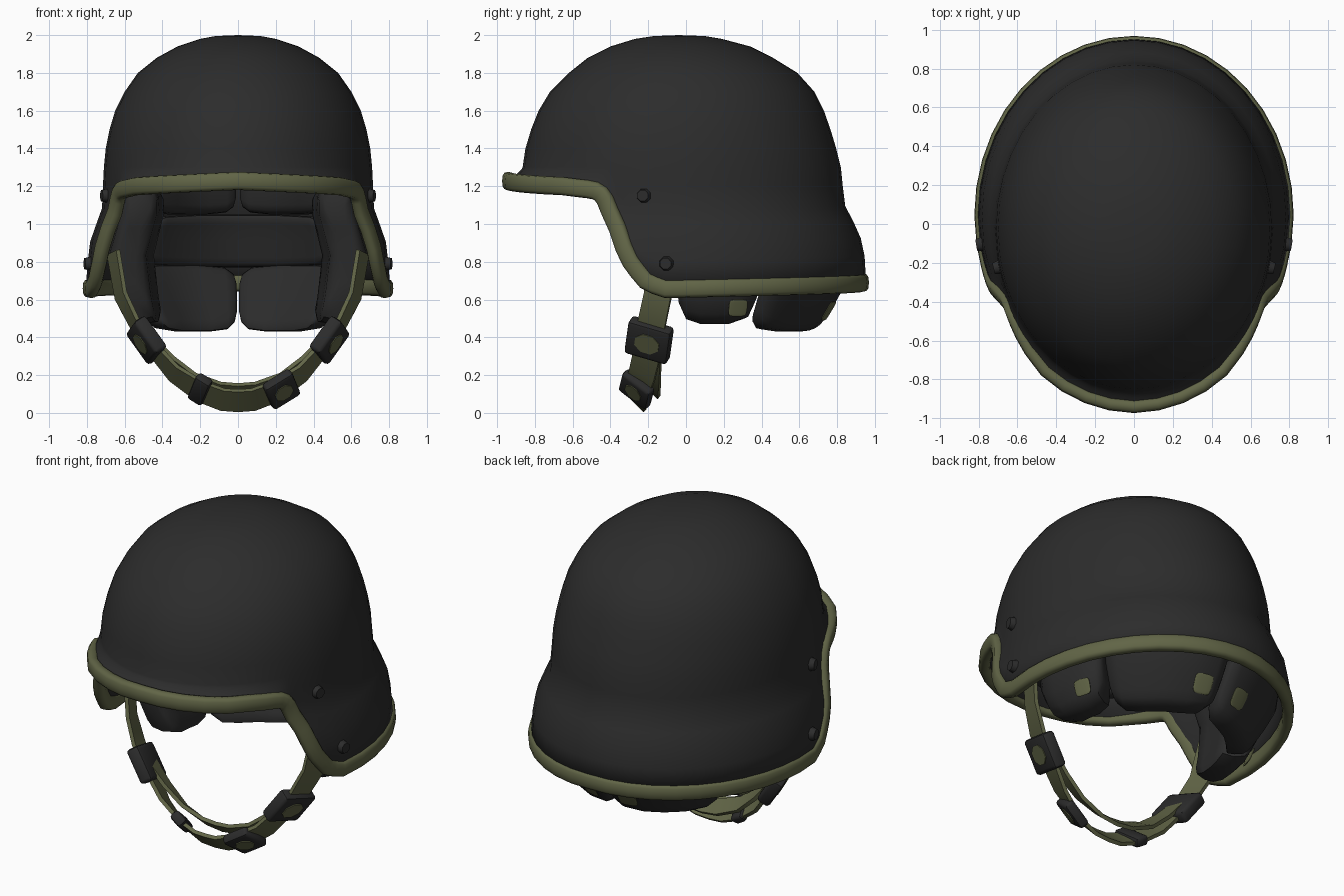
import bpy
import bmesh
from math import sin, cos, radians, pi, copysign
from mathutils import Vector, Matrix

if "Cube" in bpy.data.objects:
    bpy.data.objects.remove(bpy.data.objects["Cube"])


def make_material(name, colour):
    material = bpy.data.materials.new(name)
    material.use_nodes = True
    material.diffuse_color = (*colour, 1)
    shader = material.node_tree.nodes["Principled BSDF"]
    shader.inputs["Base Color"].default_value = (*colour, 1)
    shader.inputs["Roughness"].default_value = 0.8
    return material


BLACK = make_material("charcoal black", (0.025, 0.025, 0.025))
OLIVE = make_material("olive webbing", (0.12, 0.13, 0.062))
parts = []


def finish(name, bm, material):
    bmesh.ops.recalc_face_normals(bm, faces=bm.faces)
    mesh = bpy.data.meshes.new(name)
    bm.to_mesh(mesh)
    bm.free()
    mesh.materials.append(material)
    obj = bpy.data.objects.new(name, mesh)
    bpy.context.scene.collection.objects.link(obj)
    parts.append(obj)
    return obj


def loft(name, rings, material, loop=False, caps=True, apex=None):
    """Skin a row of closed rings; optionally join the ends or close to a point."""
    bm = bmesh.new()
    rows = [[bm.verts.new(p) for p in ring] for ring in rings]
    count = len(rows[0])
    pairs = list(zip(rows, rows[1:])) + ([(rows[-1], rows[0])] if loop else [])
    for a, b in pairs:
        for i in range(count):
            j = (i + 1) % count
            bm.faces.new((a[i], a[j], b[j], b[i]))
    if caps and not loop:
        bm.faces.new(rows[0])
        bm.faces.new(rows[-1])
    if apex:
        tip = bm.verts.new(apex)
        for i in range(count):
            bm.faces.new((rows[-1][i], rows[-1][(i + 1) % count], tip))
    return finish(name, bm, material)


def rounded_box(count, power):
    """Unit outline between a circle and a square."""
    turns = [2 * pi * i / count for i in range(count)]
    return [[copysign(abs(v) ** power, v) for v in (cos(t), sin(t))] for t in turns]


def lookup(table, key):
    """Linear interpolation in rows sorted by their first value."""
    if key <= table[0][0]:
        return table[0][1:]
    for low, high in zip(table, table[1:]):
        if key <= high[0]:
            f = (key - low[0]) / (high[0] - low[0])
            return [p + (q - p) * f for p, q in zip(low[1:], high[1:])]
    return table[-1][1:]


# Dome sections: height, half width, front y, back y
SECTIONS = [
    (.65, .808, -.86, .955), (.8, .795, -.86, .95), (.9, .785, -.86, .935),
    (1, .75, -.865, .895), (1.08, .72, -.87, .845), (1.2, .715, -.87, .83),
    (1.3, .71, -.865, .82), (1.4, .7, -.85, .795), (1.5, .68, -.82, .765),
    (1.6, .65, -.78, .73), (1.7, .6, -.72, .68), (1.8, .53, -.62, .59),
    (1.88, .43, -.52, .46), (1.94, .32, -.4, .34), (1.98, .2, -.27, .19),
    (1.995, .12, -.17, .1)]
# Height of the lower edge by angle from the front
EDGE = [(0, 1.228), (45, 1.2), (53, 1.187), (57.5, 1.18), (61, 1.15), (64, 1.02),
        (65.5, .89), (68.3, .79), (73, .7), (79, .655), (180, .69)]
BRIM = [(0, .09), (35, .08), (57, .035), (75, 0)]
WAIST = 1.3


def radial(angle):
    return Vector((sin(radians(angle)), -cos(radians(angle)), 0))


def surface(angle, z):
    width, front, back = lookup(SECTIONS, z)
    middle, depth = (front + back) / 2, (back - front) / 2
    r = radial(angle)
    return Vector((width * r.x, middle + depth * r.y, z))


def lower_point(angle, s):
    """Point between the waist (s = 0) and the lower edge (s = 1)."""
    edge = lookup(EDGE, abs(angle))[0]
    flare = lookup(BRIM, abs(angle))[0] * s ** 1.5
    return surface(angle, WAIST + (edge - WAIST) * s) + radial(angle) * flare


half = list(range(9, 46, 9)) + [51, 55, 58, 60, 61.5, 63, 64.5, 66, 68, 70.5, 73, 76, 80]
half += list(range(90, 180, 9))
angles = [0] + half + [180] + [-a for a in reversed(half)]

# Helmet shell
steps = [(WAIST - row[0]) / (WAIST - SECTIONS[0][0]) for row in SECTIONS if row[0] <= WAIST]
rings = [[lower_point(a, s) for a in angles] for s in steps]
rings += [[surface(a, row[0]) for a in angles] for row in SECTIONS if row[0] > WAIST]
shell = loft("helmet_shell", rings, BLACK, caps=False, apex=(0, -.04, 2))
if shell.data.polygons[-1].normal.z < 0:
    shell.data.flip_normals()
wall = shell.modifiers.new("wall", "SOLIDIFY")
wall.thickness = 0.04
wall.offset = -1

# Edge trim, a flattened band around the whole lower edge
path = [lower_point(a, 1) - radial(a) * .018 for a in angles]
rings = []
for i, a in enumerate(angles):
    tangent = (path[(i + 1) % len(path)] - path[i - 1]).normalized()
    out = radial(a)
    out = (out - tangent * out.dot(tangent)).normalized()
    up = tangent.cross(out)
    rings.append([path[i] + out * u * .033 + up * v * .048 for u, v in rounded_box(12, .7)])
loft("edge_trim", rings, OLIVE, loop=True)


# Foam pads that follow the inside of the shell
def pad(name, start, end, bottom, top, thick, inset=.055, lean=.6, material=BLACK):
    rings = []
    for u in (-.995, -.95, -.8, -.4, 0, .4, .8, .95, .995):
        angle = (start + end) / 2 + u * (end - start) / 2
        k = (1 - u ** 6) ** .25
        ring = []
        for c, s in rounded_box(16, .45):
            z = (bottom + top) / 2 + (top - bottom) / 2 * k * s
            depth = inset + thick / 2 * (1 + k * c) + lean * max(0, .75 - z)
            ring.append(surface(angle, z) - radial(angle) * depth)
        rings.append(ring)
    return loft(name, rings, material)


for side, word in ((1, "left"), (-1, "right")):
    pad(word + "_side_pad", side * 82, side * 118, .47, 1.2, .21, .1, .35)
    pad(word + "_rear_lower_pad", side * 120, side * 179.5, .43, .785, .15)
    pad(word + "_rear_upper_pad", side * 128, side * 179, 1.05, 1.34, .13)
    pad(word + "_temple_pad", side * 50, side * 82, 1.2, 1.46, .11)
    # Fastening patches on the outer faces of the pads
    pad(word + "_rear_patch", side * 163, side * 173, .49, .59, .009, .051, .6, OLIVE)
    pad(word + "_side_patch", side * 104, side * 112, .51, .6, .009, .096, .35, OLIVE)
pad("rear_middle_pad", 128, 232, .77, 1.05, .14)
pad("forehead_pad", -46, 46, 1.24, 1.5, .1)


# Small hardware
def place(bm, centre, along, across):
    """Move a mesh so its x and y axes follow the two directions."""
    along = along.normalized()
    across = (across - along * across.dot(along)).normalized()
    frame = Matrix((along, across, along.cross(across))).transposed().to_4x4()
    bm.transform(Matrix.Translation(centre) @ frame)


def block(name, centre, along, across, size, bevel):
    """Bevelled box: length along, width across, thickness outward."""
    bm = bmesh.new()
    bmesh.ops.create_cube(bm, size=1, matrix=Matrix.Diagonal((*size, 1)))
    bmesh.ops.bevel(bm, geom=bm.edges[:], offset=bevel, segments=2,
                    profile=.5, affect="EDGES")
    place(bm, centre, along, across)
    return finish(name, bm, BLACK)


def disc(name, centre, along, across, radius, depth, material, taper=1, squash=1):
    """Eight-sided stud or plate facing away from its two directions."""
    bm = bmesh.new()
    bmesh.ops.create_cone(bm, cap_ends=True, segments=8, radius1=radius,
                          radius2=radius * taper, depth=depth,
                          matrix=Matrix.Rotation(pi / 8, 4, "Z"))
    bm.transform(Matrix.Diagonal((squash, 1, 1, 1)))
    place(bm, centre, along, across)
    return finish(name, bm, material)


# Chin straps: flat webbing that twists toward the front at the chin
def broad_direction(x, z):
    turn = radians(45) * min(1, max(0, (.4 - z) / .3))
    yaw = .38 * max(-1, min(1, x / .45))
    return Vector((yaw * cos(turn), cos(turn), -sin(turn)))


def strap(name, points, half_width, half_thick=.011):
    points = [Vector(p) for p in points]
    points += [Vector((-p.x, p.y, p.z)) for p in reversed(points[:-1])]
    rings = []
    for i, p in enumerate(points):
        t = (points[min(i + 1, len(points) - 1)] - points[max(i - 1, 0)]).normalized()
        b = broad_direction(p.x, p.z)
        b = (b - t * b.dot(t)).normalized()
        n = t.cross(b)
        rings.append([p + b * half_width * u + n * half_thick * v
                      for u, v in ((-1, -1), (1, -1), (1, 1), (-1, 1))])
    return loft(name, rings, OLIVE)


strap("chin_strap", [(.66, -.12, .85), (.62, -.15, .62), (.55, -.18, .48), (.45, -.2, .34),
                     (.34, -.23, .21), (.2, -.26, .115), (.08, -.27, .07), (0, -.27, .065)], .075)
strap("chin_cradle", [(.47, -.18, .4), (.36, -.18, .28), (.24, -.18, .18),
                      (.1, -.18, .125), (0, -.18, .115)], .05)

for side, word in ((1, "left"), (-1, "right")):
    # Upper buckles with webbing showing through
    down = Vector((-side * .1, -.02, -.14))
    across = Vector((side * .4, 1, 0))
    out = down.cross(across).normalized()
    out *= 1 if out.x * side > 0 else -1
    centre = Vector((side * .485, -.195, .385))
    block(word + "_buckle", centre, down, across, (.21, .24, .08), .02)
    disc(word + "_buckle_webbing", centre + out * .041, down, across,
         .072, .008, OLIVE, squash=.85)
    # Lower clips
    down = Vector((-side * .13, -.02, -.08))
    across = broad_direction(0, 0)
    out = down.cross(across).normalized()
    out *= 1 if out.z < 0 else -1
    length = .17 if side > 0 else .09
    centre = Vector((side * (.23 if side > 0 else .2), -.262, .125))
    block(word + "_clip", centre, down, across, (length, .19, .06), .018)
    if side > 0:
        disc(word + "_clip_webbing", centre + out * .031, down, across,
             .055, .008, OLIVE)
    # Shell bolts
    for label, angle, z in (("upper", 76, 1.15), ("lower", 80.5, .79)):
        out = radial(side * angle)
        up = Vector((0, 0, 1))
        disc(word + "_" + label + "_bolt", surface(side * angle, z) + out * .008,
             up.cross(out), up, .042, .04, BLACK, taper=.75)

# Smooth shading with crisp hardware edges
bpy.ops.object.select_all(action="DESELECT")
for obj in parts:
    obj.select_set(True)
bpy.context.view_layer.objects.active = shell
bpy.ops.object.shade_smooth_by_angle(angle=radians(45))
